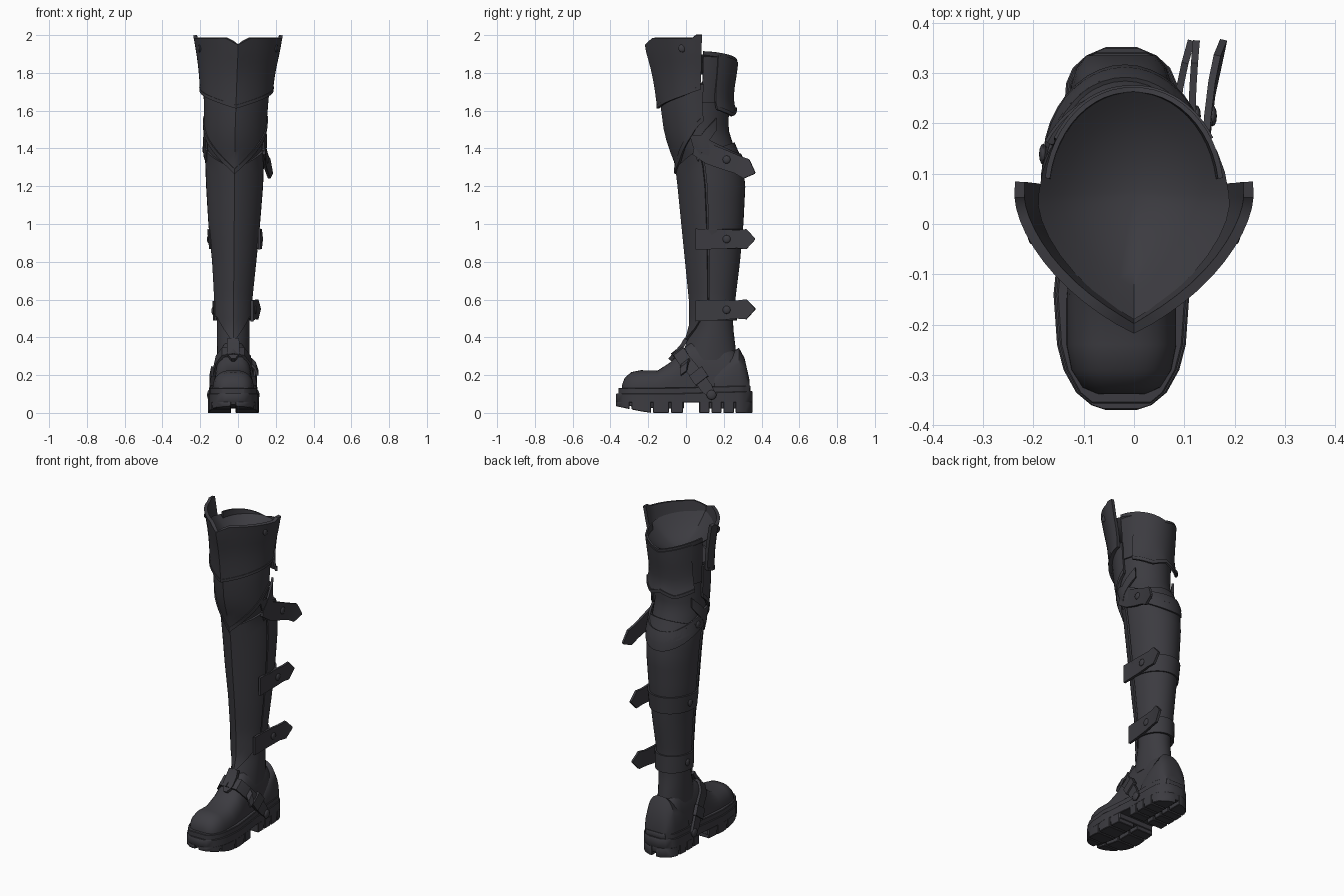
import bpy, bmesh
from math import sin, cos, pi, hypot
from mathutils import Vector

if "Cube" in bpy.data.objects:
    bpy.data.objects.remove(bpy.data.objects["Cube"])

leather = bpy.data.materials.new("charcoal leather")
leather.use_nodes = True
COLOR = (0.045, 0.044, 0.052, 1)
leather.diffuse_color = COLOR
leather.node_tree.nodes["Principled BSDF"].inputs["Base Color"].default_value = COLOR
CX = -0.025


def finish(name, bm, thick=0, angle=0.6, bevel=0):
    """Turn a bmesh into a shaded object, optionally thickened."""
    bmesh.ops.recalc_face_normals(bm, faces=bm.faces)
    mesh = bpy.data.meshes.new(name)
    bm.to_mesh(mesh)
    bm.free()
    ob = bpy.data.objects.new(name, mesh)
    bpy.context.collection.objects.link(ob)
    mesh.materials.append(leather)
    bpy.ops.object.select_all(action='DESELECT')
    ob.select_set(True)
    bpy.context.view_layer.objects.active = ob
    if thick:
        mod = ob.modifiers.new("thickness", 'SOLIDIFY')
        mod.thickness, mod.offset = thick, 0
        bpy.ops.object.modifier_apply(modifier=mod.name)
    if bevel:
        mod = ob.modifiers.new("bevel", 'BEVEL')
        mod.width, mod.segments = bevel, 1
        bpy.ops.object.modifier_apply(modifier=mod.name)
    bpy.ops.object.shade_smooth_by_angle(angle=angle)


def grid(rows, wrap=False, caps=False):
    """Skin a list of equally long point rows."""
    bm = bmesh.new()
    vs = [[bm.verts.new(p) for p in r] for r in rows]
    n = len(rows[0])
    for a, b in zip(vs, vs[1:]):
        for i in range(n if wrap else n - 1):
            j = (i + 1) % n
            bm.faces.new((a[i], a[j], b[j], b[i]))
    if caps:
        bm.faces.new(vs[0])
        bm.faces.new(vs[-1])
    return bm


def lerp_table(table, k):
    if k <= table[0][0]:
        return table[0][1:]
    for a, b in zip(table, table[1:]):
        if k <= b[0]:
            f = (k - a[0]) / (b[0] - a[0])
            return [p + (q - p) * f for p, q in zip(a[1:], b[1:])]
    return table[-1][1:]


# height, front y, back y, centre x, half width
LEG = [(.28, -.03, .27, CX, .085), (.45, .03, .25, CX, .086), (.6, .03, .25, CX, .09),
       (.8, .01, .275, -.02, .106), (1.0, -.01, .293, -.02, .126), (1.2, -.03, .303, -.018, .14),
       (1.33, -.045, .29, -.018, .145), (1.42, -.08, .25, -.016, .147), (1.5, -.1, .225, -.015, .146),
       (1.65, -.12, .228, -.01, .153), (1.8, -.135, .255, -.005, .163), (1.91, -.15, .268, 0, .17)]


def leg(t, z, d=0):
    """Point on the leg: t=0 front, pi/2 at +x, pi at the back; d is outward offset."""
    yf, yb, cx, hw = lerp_table(LEG, z)
    half = (yb - yf) / 2
    c = cos(t)
    if c > 0:
        point = .3 + .25 * min(1, max(0, (z - 1.6) / .3))
        c = (1 - point) * c + point * (1 - abs(sin(t)))
    x, y = hw * sin(t), -half * c
    k = 1 + d / hypot(x, y)
    return (cx + x * k, (yf + yb) / 2 + y * k, z)


def plate(name, t0, t1, low, high, d, thick=.012, n=24, m=8):
    """Shell over the leg between two edge curves; d depends on the upward fraction."""
    ts = [t0 + (t1 - t0) * i / n for i in range(n + 1)]
    rows = [[leg(t, low(t) + (high(t) - low(t)) * v / m, d(v / m)) for t in ts]
            for v in range(m + 1)]
    finish(name, grid(rows), thick)


def ribbon(name, path, side, widths, thick=.014):
    s = Vector(side).normalized()
    rows = [[Vector(p) + s * w * k for k in (-1, 0, 1)] for p, w in zip(path, widths)]
    finish(name, grid(rows), thick)


def rivet(name, pos, r=.021):
    bm = bmesh.new()
    bmesh.ops.create_uvsphere(bm, u_segments=12, v_segments=8, radius=r)
    bmesh.ops.scale(bm, vec=(.4, 1, 1), verts=bm.verts)
    bmesh.ops.translate(bm, vec=pos, verts=bm.verts)
    finish(name, bm)


# Inner leg
ts = [2 * pi * i / 32 for i in range(32)]
finish("leg_shaft", grid([[leg(t, .28 + 1.47 * i / 40) for t in ts] for i in range(41)], True, True))

# Shallow bowl-shaped lining that fills the opening up to the guards
rows = []
for f in (1, .9, .75, .6, .4, .2, .05):
    ring = []
    for t in ts:
        front = (1 + cos(t)) / 2
        x, y, z = leg(t, 1.87 + .06 * front, .04 * front)
        ring.append((x * f, .06 + (y - .06) * f, 1.79 + (z - 1.79) * f * f))
    rows.append(ring)
bowl = grid(rows, True)
bmesh.ops.holes_fill(bowl, edges=[e for e in bowl.edges if e.is_boundary and e.calc_length() < .01])
finish("inner_lining", bowl)

# Thigh guard with flared top and notched front
plate("thigh_guard", -1.66, 1.66, lambda t: 1.615 + .06 * abs(t),
      lambda t: 1.95 + .14 * min(abs(t), .25) + (.015 if abs(t) > 1.5 else 0),
      lambda v: .027 + .031 * v * v, .02)
plate("thigh_guard_trim", -1.66, 1.66, lambda t: 1.612 + .06 * abs(t),
      lambda t: 1.63 + .06 * abs(t), lambda v: .033, .014, m=1)

# Knee guard with a pointed lower edge and rim
knee_low = lambda t: 1.27 + .16 * abs(t)
plate("knee_guard", -1.75, 1.75, knee_low, lambda t: 1.74, lambda v: .012)
plate("knee_guard_trim", -1.75, 1.75, lambda t: knee_low(t) - .005,
      lambda t: knee_low(t) + .022, lambda v: .018, m=1)

# Shin guard and calf shell
plate("shin_guard", -1.3, 1.3, lambda t: .37 + .14 * min(abs(t), 1),
      lambda t: 1.29 + .08 * abs(t), lambda v: .009, m=20)
plate("calf_shell", 1.38, 2 * pi - 1.38, lambda t: .5,
      lambda t: 1.38 + .05 * abs(cos(t)), lambda v: .005, m=20)
plate("calf_cuff", 1.5, 2 * pi - 1.5, lambda t: 1.38 + .07 * cos(t),
      lambda t: 1.42 + .05 * cos(t), lambda v: .014, m=2)

# Rear thigh panels: tall collar and flared pointed flap
rear_top = lambda t: 1.865 + .05 * abs(sin(t))
plate("rear_collar", 1.72, 2 * pi - 1.72, lambda t: 1.64, rear_top, lambda v: .004, .01)
flap_low = lambda t: 1.57 + .06 * abs(abs(t - pi) - .45)
plate("rear_flap", 2.1, 2 * pi - 2.1, flap_low, lambda t: rear_top(t) - .015,
      lambda v: .009 + .027 * (1 - v) ** 4)
plate("rear_flap_trim", 2.1, 2 * pi - 2.1, flap_low, lambda t: flap_low(t) + .02,
      lambda v: .036, m=1)

# Crossed knee straps on both sides
for s, label in ((1, "left"), (-1, "right")):
    plate(label + "_knee_cross_strap", s * 1.15, s * 2.15,
          lambda t: 1.33 + .17 * (abs(t) - 1.15), lambda t: 1.39 + .17 * (abs(t) - 1.15),
          lambda v: .016, m=2)

# Three buckled straps: band around the back, loose tail, rivets
straps = [("upper", 1.42, .11, .138, .178, 1.27), ("middle", .92, 0, .112, .124, .92),
          ("lower", .54, 0, .074, .114, .55)]
for label, z, sag, x0, x1, ztip in straps:
    zc = lambda t, z=z, sag=sag: z - sag * max(0, -cos(t))
    plate(label + "_strap_band", 1.2, 2 * pi - 1.2, lambda t: zc(t) - .052,
          lambda t: zc(t) + .052, lambda v: .014, m=2)
    path = []
    for i, y in enumerate((.05, .12, .2, .27, .32, .365)):
        f = i / 5
        path.append((x0 + (x1 - x0) * f ** 1.7, y, z + (ztip - z) * f ** .7))
    ribbon(label + "_strap_tail", path, (0, .3 if sag else 0, 1),
           (.055, .054, .052, .048, .053, .004))
    rivet(label + "_strap_rivet", (path[2][0] + .01, .215, path[2][2]))
    rivet(label + "_strap_rear_rivet", leg(2 * pi - 1.8, zc(1.8), .022))
for s in (-1, 1):
    rivet("thigh_guard_rivet", (s * .203, -.02, 1.93))

# Foot: arched sections along the length (y, half width, top)
FOOT = [(-.338, .05, .15), (-.325, .078, .185), (-.29, .1, .216), (-.24, .11, .226),
        (-.15, .11, .224), (-.08, .104, .27), (-.03, .1, .325), (.03, .094, .38),
        (.2, .092, .38), (.27, .09, .32), (.32, .07, .2)]
HEEL = [(.15, .104, .23), (.2, .106, .29), (.28, .1, .345), (.31, .09, .29), (.335, .07, .18)]


def arch(y, w, h, n=16):
    base = .11
    pts = []
    for i in range(n + 1):
        c, s = cos(pi * i / n), sin(pi * i / n)
        cx = (1 if c > 0 else -1) * abs(c) ** .75
        pts.append((CX + w * cx, y, base + (h - base) * max(s, 0) ** .75))
    return pts


finish("foot_upper", grid([arch(*s) for s in FOOT], True, True), angle=.9)
finish("heel_counter", grid([arch(*s) for s in HEEL], True, True))

# Sole: y and half width
SOLE = [(-.37, .03), (-.36, .06), (-.335, .09), (-.29, .115), (-.24, .128), (-.14, .135),
        (-.04, .125), (.06, .115), (.2, .116), (.28, .11), (.31, .097), (.335, .07), (.352, .03)]


def sole_width(y):
    return lerp_table(SOLE, y)[0]


def slab(name, y0, y1, zlow, zhigh, inner=None, side=1, grow=0):
    """Slice of the sole outline; inner limits it to one side of the centre."""
    ys = [y0] + [y for y, _ in SOLE if y0 < y < y1] + [y1]
    rows = []
    for y in ys:
        w = sole_width(y) + grow
        a, b = (-w, w) if inner is None else (side * inner, side * w)
        lo, hi = zlow(y), zhigh(y)
        rows.append([(CX + a, y, lo), (CX + b, y, lo), (CX + b, y, hi), (CX + a, y, hi)])
    finish(name, grid(rows, True, True), angle=.5, bevel=.003)


top = lambda y: .125 + .03 * max(0, y + .05)
toe_lift = lambda y: .035 * max(0, (-.2 - y) / .17)
slab("midsole", -.37, .352, lambda y: .055, lambda y: top(y) - .022)
slab("welt", -.357, .342, lambda y: top(y) - .03, lambda y: top(y) + .008, grow=-.006)
slab("heel_block", .07, .35, lambda y: .024, lambda y: .07, grow=-.003)
slab("forefoot_block", -.366, -.01, lambda y: .024 + toe_lift(y) * .6, lambda y: .07, grow=-.003)
for y0, y1 in ((-.37, -.298), (-.288, -.185), (-.175, -.09), (-.08, -.015),
               (.07, .125), (.135, .188), (.198, .253), (.263, .352)):
    for s in (-1, 1):
        slab("tread_lug", y0, y1, toe_lift, lambda y: .06, .012, s)

# Instep plate, ankle straps and buckles
ribbon("instep_plate", [(CX, -.085, .28), (CX, -.06, .31), (CX, -.02, .355), (CX, .0, .39)],
       (1, 0, 0), (.01, .034, .034, .03), .022)
for s, label in ((1, "left"), (-1, "right")):
    path = [(0, -.05, .328), (.055, -.035, .32), (.085, -.01, .28), (.103, .06, .2),
            (.118, .11, .13), (.122, .145, .085)]
    ribbon(label + "_ankle_strap", [(CX + s * x, y, z) for x, y, z in path], (0, .79, .61),
           (.032, .034, .034, .032, .032, .018), .016)
    ribbon(label + "_ankle_buckle", [(CX + s * x, y, z) for x, y, z in
           ((.106, .05, .22), (.116, .085, .17))], (0, .79, .61), (.042, .042), .022)
    rivet(label + "_ankle_rivet", (CX + s * .128, .135, .095), .026)
ribbon("ankle_strap_tip", [(.07, .0, .27), (.09, -.01, .25), (.103, -.012, .21)],
       (0, .79, .61), (.025, .025, .02))
